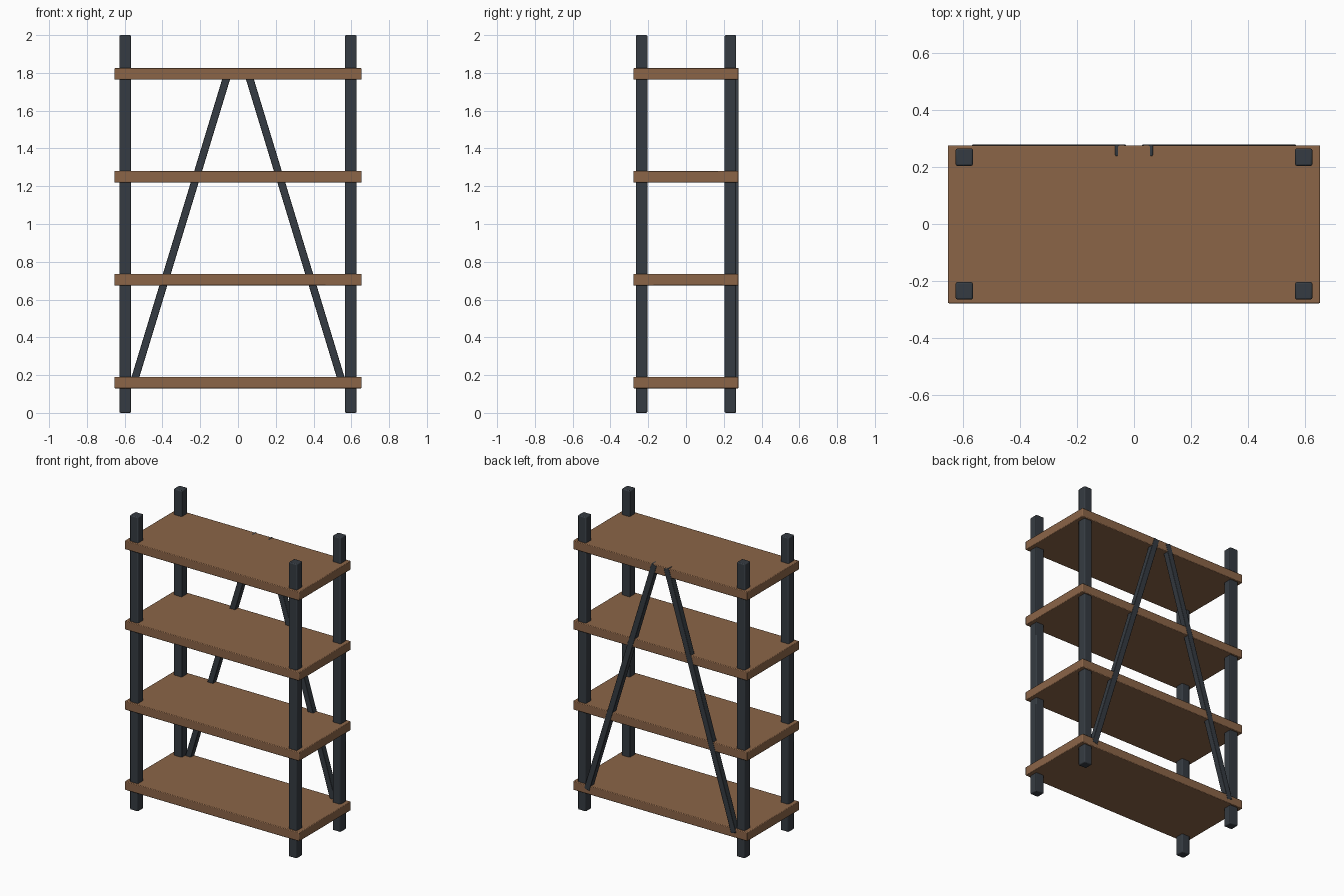
import bpy
import math

if "Cube" in bpy.data.objects:
    bpy.data.objects.remove(bpy.data.objects["Cube"])


def material(name, color):
    m = bpy.data.materials.new(name)
    m.diffuse_color = (*color, 1.0)
    m.use_nodes = True
    m.node_tree.nodes["Principled BSDF"].inputs["Base Color"].default_value = m.diffuse_color
    return m


wood = material("brown wood", (0.26, 0.13, 0.064))
metal = material("dark metal", (0.036, 0.044, 0.054))


def box(name, size, location, mat, bevel, tilt=0.0):
    """Box with softened edges, optionally tilted about the y axis."""
    bpy.ops.mesh.primitive_cube_add(size=1, location=location)
    ob = bpy.context.object
    ob.name = name
    ob.scale = size
    bpy.ops.object.transform_apply(location=False, rotation=False, scale=True)
    ob.rotation_euler.y = tilt
    ob.data.materials.append(mat)
    mod = ob.modifiers.new("soft edges", 'BEVEL')
    mod.width = bevel
    mod.segments = 2
    bpy.ops.object.shade_smooth_by_angle(angle=math.radians(30))
    return ob


# Four shelf boards, evenly spaced
for i in range(4):
    box(f"shelf_{i + 1}", (1.31, 0.556, 0.06),
        (0, -0.001, 0.16 + i * 0.545), wood, 0.004)

# Four corner posts
for sx, side in ((-1, "left"), (1, "right")):
    for sy, end in ((-1, "front"), (1, "back")):
        box(f"{end}_{side}_post", (0.061, 0.061, 2.0),
            (sx * 0.597, sy * 0.235, 1.0), metal, 0.006)

# Two slanted back braces, leaning in toward the top
x0, z0, x1, z1 = 0.552, 0.16, 0.046, 1.822
length = math.hypot(x1 - x0, z1 - z0)
lean = math.atan2(x0 - x1, z1 - z0)
for s, side in ((-1, "left"), (1, "right")):
    box(f"{side}_brace", (0.04, 0.04, length),
        (s * (x0 + x1) / 2, 0.259, (z0 + z1) / 2), metal, 0.003, -s * lean)
